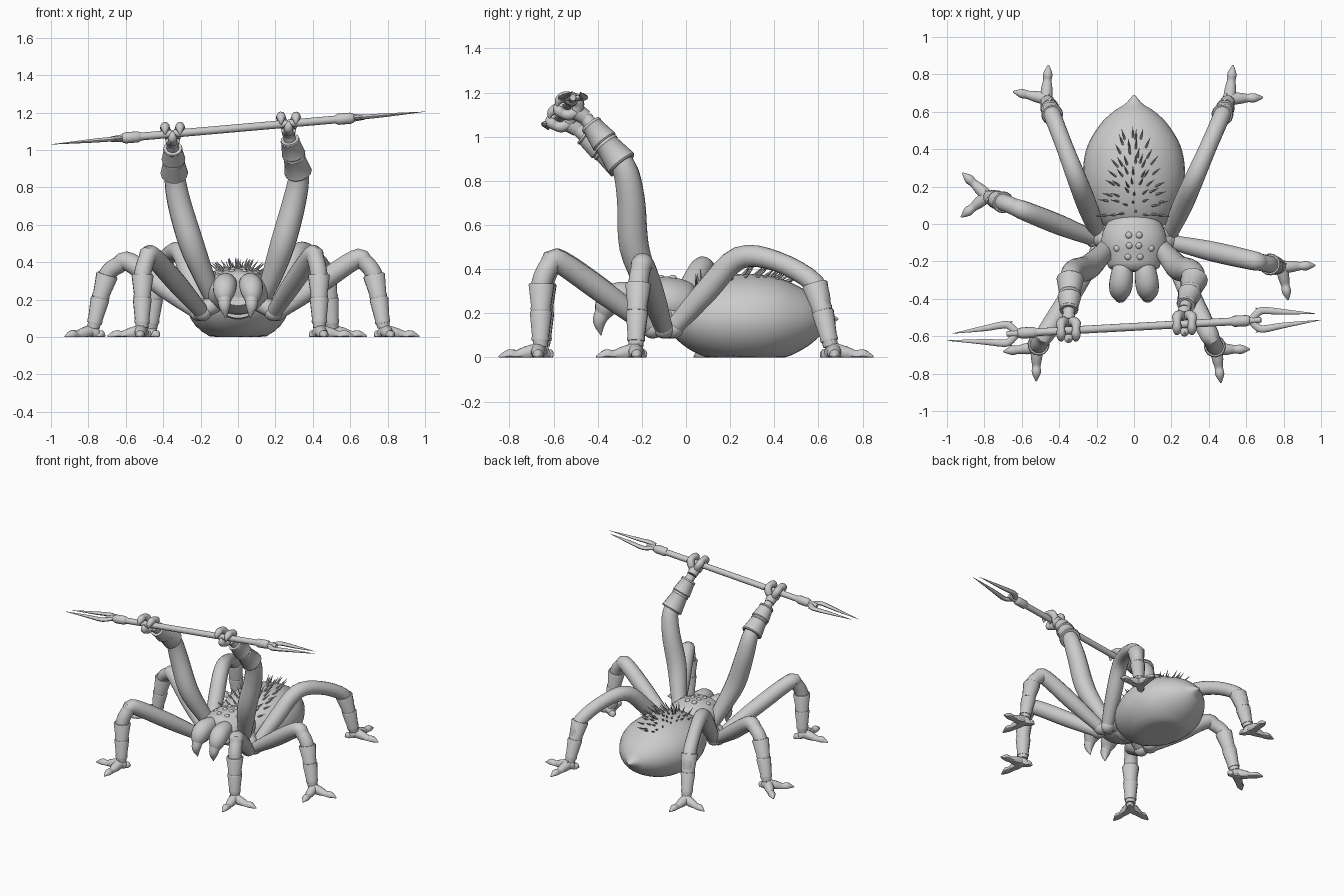
import bpy, bmesh, math, random
from mathutils import Vector, Matrix

cube = bpy.data.objects.get("Cube")
if cube:
    bpy.data.objects.remove(cube, do_unlink=True)

grey = bpy.data.materials.new("stone_grey")
grey.use_nodes = True
grey.diffuse_color = (0.6, 0.6, 0.6, 1)
grey.node_tree.nodes["Principled BSDF"].inputs["Base Color"].default_value = (0.6, 0.6, 0.6, 1)
made = []


def finish(name, bm):
    bmesh.ops.recalc_face_normals(bm, faces=bm.faces)
    mesh = bpy.data.meshes.new(name)
    bm.to_mesh(mesh)
    bm.free()
    mesh.materials.append(grey)
    obj = bpy.data.objects.new(name, mesh)
    bpy.context.collection.objects.link(obj)
    made.append(obj)
    return obj


def smooth_path(points, radii, steps):
    """Catmull-Rom interpolation of points and radii together."""
    keys = [Vector((*p, r)) for p, r in zip(points, radii)]
    if steps == 1:
        return keys
    ext = [keys[0] * 2 - keys[1]] + keys + [keys[-1] * 2 - keys[-2]]
    out = []
    for a, b, c, d in zip(ext, ext[1:], ext[2:], ext[3:]):
        for i in range(steps):
            t = i / steps
            out.append((b * 2 + (c - a) * t + (a * 2 - b * 5 + c * 4 - d) * t * t
                        + (b * 3 - a - c * 3 + d) * t ** 3) / 2)
    return out + [keys[-1]]


def tube(name, points, radii, sides=14, steps=4, squash=1):
    """Tapered tube along a path; squash flattens it in z, the ground clips it."""
    path = smooth_path(points, radii, steps)
    pos = [Vector(k[:3]) for k in path]
    bm = bmesh.new()
    rings, up = [], None
    for i, (p, k) in enumerate(zip(pos, path)):
        tan = (pos[min(i + 1, len(pos) - 1)] - pos[max(i - 1, 0)]).normalized()
        if up is None:
            up = tan.orthogonal()
        up = (up - tan * up.dot(tan)).normalized()
        side = tan.cross(up)
        ring = []
        for j in range(sides):
            a = math.tau * j / sides
            v = (up * math.cos(a) + side * math.sin(a)) * max(k[3], 0.001)
            v.z *= squash
            v += p
            v.z = max(v.z, 0)
            ring.append(bm.verts.new(v))
        rings.append(ring)
    for r, s in zip(rings, rings[1:]):
        for j in range(sides):
            n = (j + 1) % sides
            bm.faces.new((r[j], r[n], s[n], s[j]))
    bm.faces.new(rings[0][::-1])
    bm.faces.new(rings[-1])
    return finish(name, bm)


def ball(name, center, size):
    bm = bmesh.new()
    bmesh.ops.create_uvsphere(bm, u_segments=14, v_segments=8, radius=1,
                              matrix=Matrix.LocRotScale(Vector(center), None, Vector(size)))
    return finish(name, bm)


def cuffs(name, a, b, c, r):
    """Two flared armour bands, wide toward the body."""
    for i, (p, q, w) in enumerate(((a, b, r), (b, c, r * 0.86))):
        p, q = Vector(p), Vector(q)
        pts = [p, p.lerp(q, 0.06), p.lerp(q, 0.85), p.lerp(q, 0.9), q]
        tube(f"{name}_cuff_{i}", pts, [w * 0.92, w, w * 0.77, w * 0.82, w * 0.78], steps=1)


# Abdomen, with a pointed tail
belly = [(-0.08, 0.07), (-0.02, 0.15), (0.06, 0.215), (0.18, 0.262), (0.3, 0.272), (0.42, 0.248),
         (0.53, 0.183), (0.6, 0.112), (0.64, 0.05), (0.69, 0.004)]
tube("abdomen", [(0, y, 0.174) for y, r in belly], [r for y, r in belly], 32, 4, 0.75)

# Back spines, fanning out from the middle
random.seed(4)


def belly_radius(y):
    for (a, r), (b, s) in zip(belly, belly[1:]):
        if a <= y <= b:
            return r + (s - r) * (y - a) / (b - a)


for row in range(9):
    y = 0.06 + row * 0.05
    width = 0.14 - 0.012 * row
    for i in range(-3, 4):
        if row > 5 and i % 2 == 0:
            continue
        x = width * i / 3 + random.uniform(-0.01, 0.01)
        yy = y + random.uniform(-0.015, 0.015)
        r = belly_radius(yy)
        base = Vector((x, yy, 0.168 + 0.75 * math.sqrt(r * r - x * x)))
        lean = Vector((x * 7, (yy - 0.08) * 3, 0.6)).normalized()
        tube("back_spine", [base, base + lean * 0.03, base + lean * 0.07],
             [0.007, 0.005, 0.001], 6, 1)

# Head and thorax with a raised front rim
tube("thorax", [(0, 0.05, 0.25), (0, 0.01, 0.25), (0, -0.06, 0.245), (0, -0.14, 0.245),
                (0, -0.21, 0.255), (0, -0.24, 0.26), (0, -0.25, 0.26)],
     [0.08, 0.14, 0.172, 0.172, 0.145, 0.12, 0.04], 28, 4, 0.7)
tube("waist", [(0, -0.1, 0.18), (0, 0.06, 0.18)], [0.1, 0.12], 20, 1, 0.8)
tube("brow_rim", [(0.15 * math.sin(a), -0.09 - 0.145 * math.cos(a), 0.29 + 0.02 * math.cos(a))
                  for a in (-1.2, -0.8, -0.4, 0, 0.4, 0.8, 1.2)], [0.014] * 7, 8)

for s in (-1, 1):
    # Eyes
    for x, y, z in ((0.027, -0.06, 0.358), (0.025, -0.115, 0.358), (0.032, -0.175, 0.348), (0.09, -0.13, 0.338)):
        ball("eye", (s * x, y, z), (0.019, 0.019, 0.016))
    # Jaws ending in fangs
    tube("jaw", [(s * 0.055, -0.19, 0.28), (s * 0.062, -0.25, 0.285), (s * 0.07, -0.32, 0.272),
                 (s * 0.074, -0.36, 0.23), (s * 0.073, -0.38, 0.18)],
         [0.04, 0.057, 0.063, 0.055, 0.028], 18)
    tube("fang", [(s * 0.073, -0.375, 0.21), (s * 0.072, -0.392, 0.16), (s * 0.065, -0.385, 0.1)],
         [0.038, 0.03, 0.002], 12)

# Walking legs
thick = (0.04, 0.054, 0.052, 0.046, 0.046, 0.042, 0.034)


def leg(name, base, foot, knee, shin, top, yaw):
    """Knee and shin are fractions of the way from base to foot."""
    base, foot = Vector((*base, 0)), Vector((*foot, 0))
    spots = (0, knee / 2, knee, (knee + shin) / 2, shin, shin / 2 + 0.49, 0.98)
    rise = (0.13, 0.29 * top / 0.44, top, top - 0.015, 0.335, 0.21, 0.05)
    path = [base.lerp(foot, f) + Vector((0, 0, z)) for f, z in zip(spots, rise)]
    tube(name, path, thick, 16)
    ball(name + "_hip", path[0], (0.05, 0.05, 0.045))
    tube(name + "_coxa", [(base.x * 0.45, -0.1, 0.2), base * 0.75 + Vector((0, -0.02, 0.17)), path[0]],
         [0.05, 0.05, 0.038], 12)
    cuffs(name, path[4], path[5], path[5].lerp(path[6], 0.85), 0.059)
    # Three splayed toes with flat soles
    for turn, length in ((-41, 0.18), (41, 0.18), (180, 0.075)):
        a = math.radians(yaw + turn)
        d = Vector((math.cos(a), math.sin(a), 0))
        tube(name + "_toe", [foot + d * length * f + Vector((0, 0, z))
                             for f, z in ((-0.1, 0.036), (0.3, 0.02), (0.55, 0.01), (0.75, 0.012), (1, 0.003))],
             [0.036, 0.031, 0.023, 0.025, 0.004], 12, 3)


leg("front_left_leg", (0.19, -0.15), (0.44, -0.67), 0.82, 0.97, 0.435, -41)
leg("front_right_leg", (-0.19, -0.15), (-0.52, -0.66), 0.82, 0.97, 0.435, -132)
leg("middle_left_leg", (0.21, -0.1), (0.79, -0.23), 0.72, 0.89, 0.415, -38)
leg("middle_right_leg", (-0.21, -0.08), (-0.785, 0.15), 0.64, 0.85, 0.4, 178)
leg("rear_left_leg", (0.19, -0.06), (0.51, 0.67), 0.41, 0.88, 0.45, 43)
leg("rear_right_leg", (-0.19, -0.06), (-0.47, 0.67), 0.41, 0.88, 0.45, 127)

# Double-ended forked spear
tail, tip = Vector((-1, -0.605, 1.03)), Vector((1, -0.495, 1.205))


def on_spear(x, across=0):
    return tail.lerp(tip, (x + 1) / 2) + Vector((0, across, 0))


tube("spear_shaft", [on_spear(-0.6), on_spear(0.6)], [0.021, 0.021], 14, 1)
for s in (-1, 1):
    tube("spear_socket", [on_spear(s * x) for x in (0.52, 0.535, 0.6, 0.615, 0.62, 0.68)],
         [0.022, 0.03, 0.03, 0.026, 0.02, 0.014], 14, 1)
    for k in (-1, 1):
        reach = 1 if k == -1 else 0.97
        tube("spear_tine", [on_spear(s * x, k * w) for x, w in
                            ((0.63, 0.006), (0.67, 0.045), (0.71, 0.048), (0.8, 0.036), (reach, 0.018))],
             [0.02, 0.02, 0.019, 0.015, 0.001], 10, 3, 0.65)
        tube("spear_barb", [on_spear(s * 0.72, k * 0.045), on_spear(s * 0.65, k * 0.065)],
             [0.012, 0.002], 8, 1)

# Raised arms gripping the spear
for s, side, grip_x, out in ((1, "left", 0.27, 0.0), (-1, "right", -0.35, 0.03)):
    grip = on_spear(grip_x)
    wrist = grip + Vector((0, 0.08, -0.055))
    elbow = Vector((s * (0.325 + out / 2), -0.285, 0.87))
    path = [(s * 0.13, -0.11, 0.2), (s * 0.18, -0.17, 0.32), (s * (0.24 + out / 3), -0.235, 0.5),
            (s * (0.3 + out / 2), -0.25, 0.72), elbow, elbow.lerp(wrist, 0.5), wrist]
    tube(side + "_arm", path, [0.045, 0.055, 0.067, 0.063, 0.054, 0.042, 0.03], 16)
    cuffs(side + "_arm", elbow.lerp(wrist, 0.02), elbow.lerp(wrist, 0.48), elbow.lerp(wrist, 0.87), 0.074)
    tube(side + "_palm", [wrist, grip + Vector((0, 0.045, -0.03))], [0.034, 0.04], 12, 1)
    # Two fingers over the shaft and a thumb beneath
    for dx, sweep in ((-0.04, 215), (0.04, 215), (0, -170)):
        pts = []
        for i in range(7):
            a = math.radians(-30 + sweep * i / 6)
            pts.append(grip + Vector((dx * min(1, 0.4 + i * 0.3), 0.05 * math.cos(a), 0.041 * math.sin(a))))
        tube(side + "_finger", pts, [0.026, 0.025, 0.027, 0.022, 0.025, 0.018, 0.004], 10, 3)

# Smooth shading with sharp edges kept
bpy.ops.object.select_all(action='DESELECT')
for obj in made:
    obj.select_set(True)
bpy.context.view_layer.objects.active = made[0]
bpy.ops.object.shade_smooth_by_angle(angle=math.radians(40))
